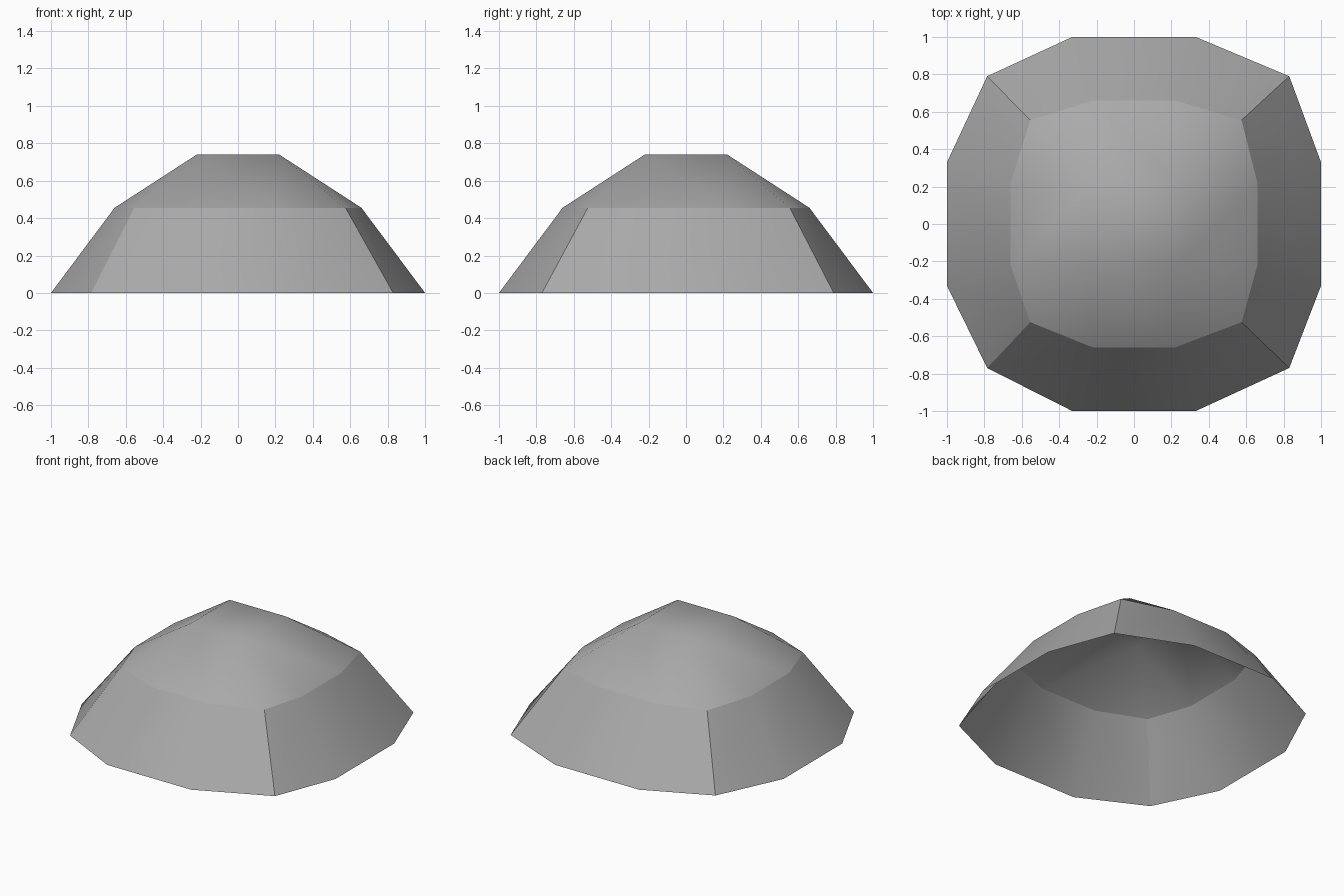
import bpy
import bmesh

if "Cube" in bpy.data.objects:
    bpy.data.objects.remove(bpy.data.objects["Cube"], do_unlink=True)

grey = bpy.data.materials.new("mid grey")
grey.use_nodes = True
colour = (0.4, 0.4, 0.4, 1)
grey.diffuse_color = colour
grey.node_tree.nodes["Principled BSDF"].inputs["Base Color"].default_value = colour


def ring(bm, reach, half, left, right, front, back, z):
    """Twelve-sided outline: two points on each side and one at each corner."""
    points = [(right, front), (reach, -half), (reach, half),
              (right, back), (half, reach), (-half, reach),
              (left, back), (-reach, half), (-reach, -half),
              (left, front), (-half, -reach), (half, -reach)]
    return [bm.verts.new((x, y, z)) for x, y in points]


bm = bmesh.new()
rim = ring(bm, 1.0, 0.33, -0.785, 0.83, -0.77, 0.79, 0)
waist = ring(bm, 0.66, 0.22, -0.555, 0.575, -0.525, 0.555, 0.455)
top = [bm.verts.new((x, y, 0.74))
       for x, y in ((0.22, -0.22), (0.22, 0.22), (-0.22, 0.22), (-0.22, -0.22))]

# Sloping skirt, open underneath
for i in range(12):
    j = (i + 1) % 12
    bm.faces.new((rim[i], rim[j], waist[j], waist[i]))

# Domed cap: flat centre, four sloping sides, four folded corners
bm.faces.new(top)
for k in range(4):
    c = 3 * k
    bm.faces.new((top[k], waist[c + 1], waist[c + 2], top[(k + 1) % 4]))
    bm.faces.new((top[k], waist[c], waist[c + 1]))
    bm.faces.new((top[k], waist[c - 1], waist[c]))

# Smooth panels with hard creases at the waist and the skirt corners
for face in bm.faces:
    face.smooth = True
for i in range(12):
    bm.edges.get((waist[i], waist[(i + 1) % 12])).smooth = False
for i in range(0, 12, 3):
    bm.edges.get((rim[i], waist[i])).smooth = False

mesh = bpy.data.meshes.new("dome_shell")
bm.to_mesh(mesh)
bm.free()
mesh.materials.append(grey)
shell = bpy.data.objects.new("dome_shell", mesh)
bpy.context.scene.collection.objects.link(shell)
